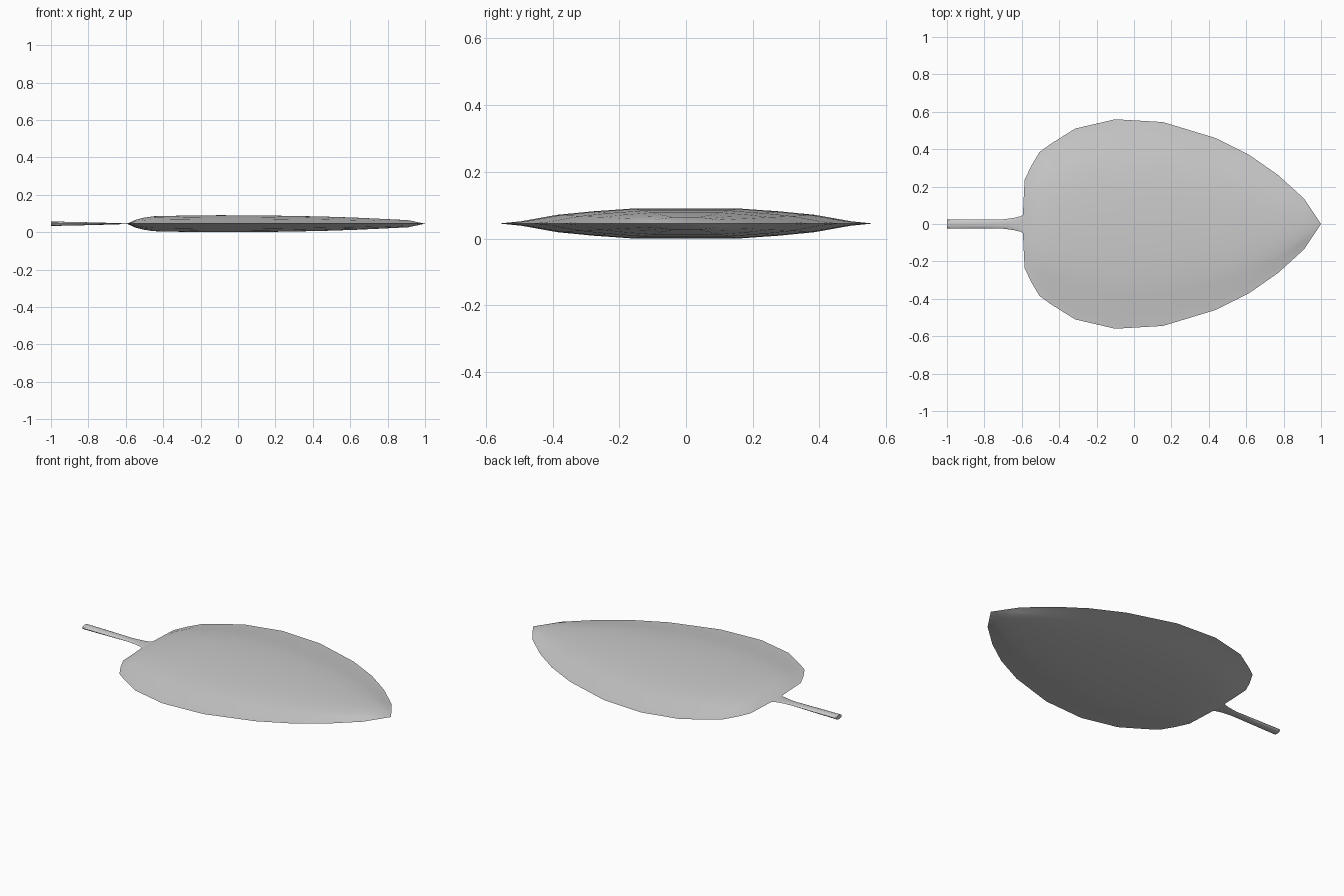
import bpy, bmesh, math

if "Cube" in bpy.data.objects:
    bpy.data.objects.remove(bpy.data.objects["Cube"])

ZC = 0.0455  # height of the leaf rim


def loft(name, stations, section, tip=None):
    """Skin mirrored lens sections; each station is (x, half width, half height)."""
    bm = bmesh.new()
    half = [(-t, f) for t, f in reversed(section[1:])] + section
    ring = half + [(t, -f) for t, f in reversed(half[1:-1])]
    rings = [[bm.verts.new((x, w * t, ZC + h * f)) for t, f in ring]
             for x, w, h in stations]
    n = len(ring)
    for a, b in zip(rings, rings[1:]):
        for i in range(n):
            j = (i + 1) % n
            bm.faces.new((a[i], a[j], b[j], b[i]))
    bm.faces.new(rings[0])
    if tip is None:
        bm.faces.new(rings[-1])
    else:
        point = bm.verts.new((tip, 0, ZC))
        for i in range(n):
            bm.faces.new((rings[-1][i], rings[-1][(i + 1) % n], point))
    bmesh.ops.recalc_face_normals(bm, faces=bm.faces)
    mesh = bpy.data.meshes.new(name)
    bm.to_mesh(mesh)
    bm.free()
    obj = bpy.data.objects.new(name, mesh)
    bpy.context.collection.objects.link(obj)
    bpy.context.view_layer.objects.active = obj
    obj.select_set(True)
    bpy.ops.object.shade_smooth_by_angle(angle=math.radians(35))
    obj.select_set(False)
    return obj


# Leaf blade: thin pillow with a sharp rim and pointed tip
blade_section = [(0, 1), (0.28, 0.99), (0.5, 0.8), (0.69, 0.57), (0.88, 0.15), (1, 0)]
blade = [
    (-0.594, 0.05, 0.001), (-0.585, 0.235, 0.004), (-0.55, 0.31, 0.020),
    (-0.505, 0.385, 0.032), (-0.45, 0.425, 0.040), (-0.315, 0.51, 0.043),
    (-0.10, 0.56, 0.0455), (0.155, 0.545, 0.044), (0.435, 0.46, 0.039),
    (0.62, 0.367, 0.033), (0.77, 0.262, 0.026), (0.91, 0.135, 0.019),
]
loft("leaf_blade", blade, blade_section, tip=1.0)

# Stem: flattened stalk that flares and thins into the blade
stem_section = [(0, 1), (0.5, 0.87), (0.87, 0.5), (1, 0)]
stem = [(-1.0, 0.025, 0.012), (-0.85, 0.025, 0.009), (-0.70, 0.025, 0.005),
        (-0.64, 0.033, 0.003), (-0.605, 0.042, 0.002), (-0.58, 0.06, 0.002)]
loft("leaf_stem", stem, stem_section)
